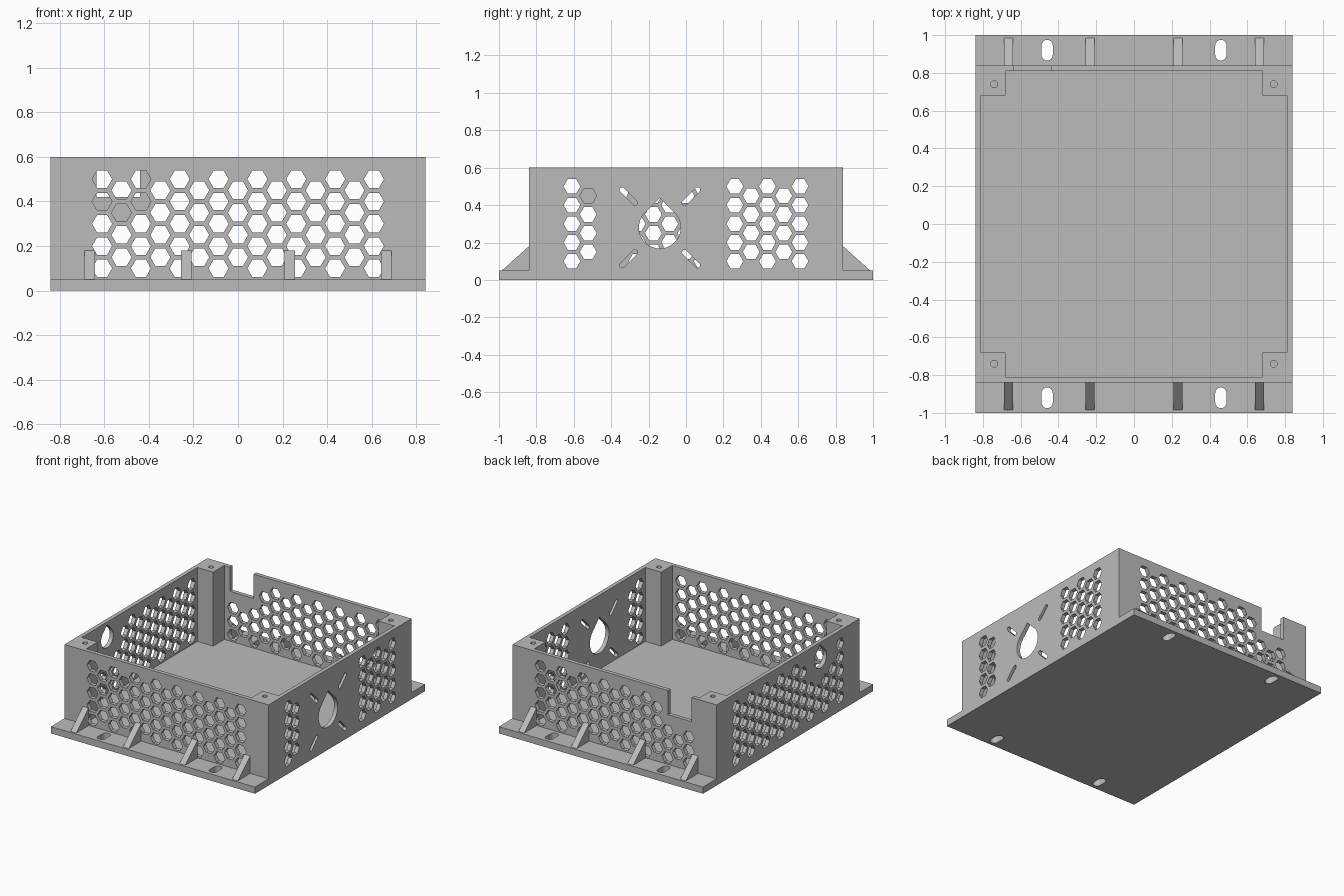
import bpy, bmesh
from math import radians, cos, sin, pi, sqrt, hypot

old = bpy.data.objects.get("Cube")
if old:
    bpy.data.objects.remove(old, do_unlink=True)

grey = bpy.data.materials.new("grey_plastic")
grey.use_nodes = True
colour = (0.5, 0.5, 0.5, 1)
grey.diffuse_color = colour
grey.node_tree.nodes["Principled BSDF"].inputs["Base Color"].default_value = colour

FLAT = (0, 0, 0)                           # outline in x, y
FACING_Y = (radians(90), 0, 0)             # outline in x, z
FACING_X = (radians(90), 0, radians(90))   # outline in y, z

HALF, T = 0.84, 0.03      # wall half width and thickness
FLOOR, TOP = 0.05, 0.6
POST = 0.68               # inner edge of the corner posts


def sheet(name, outlines, thickness, location, rotation):
    """Filled outline with holes, extruded to a solid mesh."""
    curve = bpy.data.curves.new(name, "CURVE")
    curve.dimensions = "2D"
    curve.fill_mode = "BOTH"
    curve.extrude = thickness / 2
    for points in outlines:
        spline = curve.splines.new("POLY")
        spline.points.add(len(points) - 1)
        for p, (u, v) in zip(spline.points, points):
            p.co = (u, v, 0, 1)
        spline.use_cyclic_u = True
    temp = bpy.data.objects.new(name, curve)
    bpy.context.collection.objects.link(temp)
    deps = bpy.context.evaluated_depsgraph_get()
    mesh = bpy.data.meshes.new_from_object(temp.evaluated_get(deps))
    bpy.data.objects.remove(temp, do_unlink=True)
    # weld caps to sides
    bm = bmesh.new()
    bm.from_mesh(mesh)
    bmesh.ops.remove_doubles(bm, verts=bm.verts, dist=1e-5)
    bmesh.ops.recalc_face_normals(bm, faces=bm.faces)
    for f in bm.faces:
        f.smooth = False
    bm.to_mesh(mesh)
    bm.free()
    mesh.materials.clear()
    mesh.materials.append(grey)
    obj = bpy.data.objects.new(name, mesh)
    obj.location, obj.rotation_euler = location, rotation
    bpy.context.collection.objects.link(obj)
    return obj


def rect(u0, u1, v0, v1):
    return [(u0, v0), (u1, v0), (u1, v1), (u0, v1)]


def ring(u, v, r, n):
    return [(u + r * cos(2 * pi * i / n), v + r * sin(2 * pi * i / n)) for i in range(n)]


def teardrop(u, v, r, n=36):
    arc = [pi * (0.75 + 1.5 * i / n) for i in range(n + 1)]
    return [(u + r * cos(a), v + r * sin(a)) for a in arc] + [(u, v + r * sqrt(2))]


def slot(u, v, length, width, angle, n=8):
    r, d = width / 2, (length - width) / 2
    pts = []
    for side in (0, 1):
        for i in range(n + 1):
            a = -pi / 2 + pi * i / n + side * pi
            x, y = r * cos(a) + (d if side == 0 else -d), r * sin(a)
            pts.append((u + x * cos(angle) - y * sin(angle),
                        v + x * sin(angle) + y * cos(angle)))
    return pts


def honeycomb(blocked=lambda u, v: False):
    """Staggered hexagon holes, leaving out the blocked ones."""
    cells = []
    for col in range(15):
        u = (col - 7) * 0.0871
        for row in range(5 - col % 2):
            v = 0.1 + 0.1 * row + 0.05 * (col % 2)
            if not blocked(u, v):
                cells.append(ring(u, v, 0.045, 6))
    return cells


# Base plate with mounting slots in both flanges
plate = [rect(-HALF, HALF, -1, 1)]
plate += [slot(x, y, 0.11, 0.06, pi / 2) for x in (-0.46, 0.46) for y in (-0.92, 0.92)]
sheet("base_plate", plate, FLOOR, (0, 0, FLOOR / 2), FLAT)

# Front wall
mid = HALF - T / 2
sheet("front_wall", [rect(-HALF, HALF, FLOOR, TOP)] + honeycomb(), T, (0, -mid, 0), FACING_Y)

# Back wall with an open notch in its top edge
n0, n1, nz = -0.635, -0.44, 0.42
outline = [(-HALF, FLOOR), (HALF, FLOOR), (HALF, TOP), (n1, TOP),
           (n1, nz), (n0, nz), (n0, TOP), (-HALF, TOP)]
near_notch = lambda u, v: n0 - 0.03 < u < n1 + 0.03 and v > nz - 0.1
sheet("back_wall", [outline] + honeycomb(near_notch), T, (0, mid, 0), FACING_Y)

# Left wall with fan opening and four diagonal screw slots
inner = HALF - T
fan_y, fan_z, off = -0.14, 0.28, 0.167
holes = honeycomb(lambda u, v: abs(u - fan_y) < 0.36)
holes.append(teardrop(fan_y, fan_z, 0.112))
for sy in (-1, 1):
    for sz in (-1, 1):
        holes.append(slot(fan_y + sy * off, fan_z + sz * off, 0.125, 0.028, sy * sz * pi / 4))
sheet("left_fan_wall", [rect(-inner, inner, FLOOR, TOP)] + holes, T, (mid, 0, 0), FACING_X)

# Right wall with a cable opening
cy, cz = -0.38, 0.48
holes = honeycomb(lambda u, v: hypot(u - cy, v - cz) < 0.155)
holes.append(teardrop(cy, cz, 0.072))
sheet("right_cable_wall", [rect(-inner, inner, FLOOR, TOP)] + holes, T, (-mid, 0, 0), FACING_X)

# Corner posts, with a blind screw hole in the upper part
split = 0.35
for sx, side in ((-1, "right"), (1, "left")):
    for sy, end in ((-1, "front"), (1, "back")):
        us, vs = sorted((sx * POST, sx * inner)), sorted((sy * POST, sy * inner))
        block = rect(*us, *vs)
        hole = ring(sx * 0.74, sy * 0.74, 0.018, 20)
        sheet(f"{end}_{side}_post_lower", [block], split - FLOOR,
              (0, 0, (split + FLOOR) / 2), FLAT)
        sheet(f"{end}_{side}_post_upper", [block, hole], TOP - split,
              (0, 0, (TOP + split) / 2), FLAT)

# Triangular ribs bracing the walls on both flanges
for s, end in ((-1, "front"), (1, "back")):
    wedge = [(s * HALF, FLOOR), (s * 0.985, FLOOR), (s * HALF, 0.18)]
    for i, x in enumerate((-0.665, -0.232, 0.232, 0.665)):
        sheet(f"{end}_rib_{i + 1}", [wedge], 0.047, (x, 0, 0), FACING_X)
